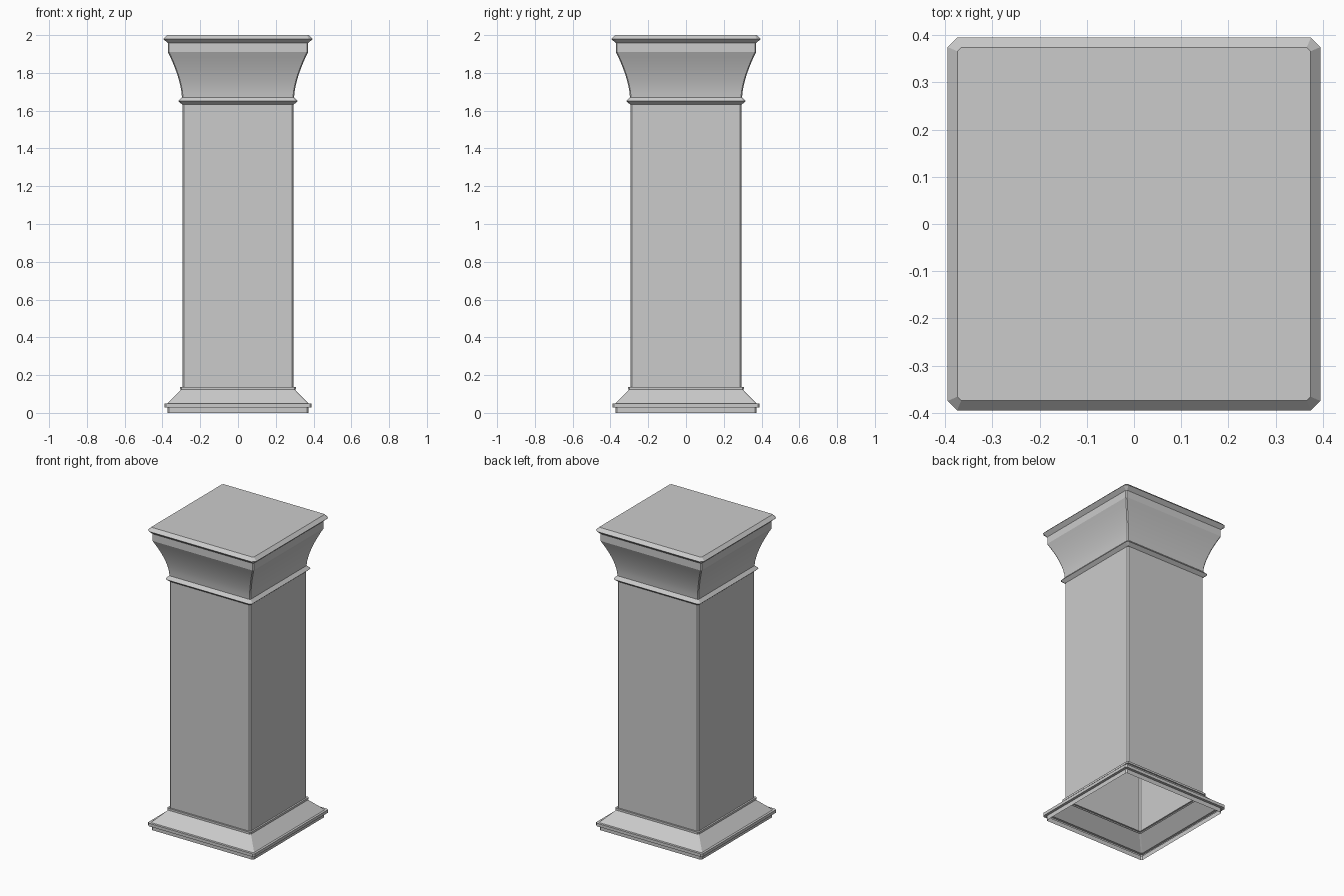
import bpy, bmesh, math

if "Cube" in bpy.data.objects:
    bpy.data.objects.remove(bpy.data.objects["Cube"])


def square_ring(bm, half, z, cut):
    """Square loop of vertices with cut corners."""
    a, b = half, half - cut
    pts = [(a, -b), (a, b), (b, a), (-b, a), (-a, b), (-a, -b), (-b, -a), (b, -a)]
    return [bm.verts.new((x, y, z)) for x, y in pts]


def sweep(name, profile, close_top=False):
    """Skin a (half width, height, corner cut) profile around a square."""
    bm = bmesh.new()
    rings = [square_ring(bm, *p) for p in profile]
    for low, high in zip(rings, rings[1:]):
        for i in range(8):
            j = (i + 1) % 8
            bm.faces.new((low[i], low[j], high[j], high[i]))
    if close_top:
        bm.faces.new(rings[-1])
    mesh = bpy.data.meshes.new(name)
    bm.to_mesh(mesh)
    bm.free()
    obj = bpy.data.objects.new(name, mesh)
    bpy.context.collection.objects.link(obj)
    bpy.ops.object.select_all(action='DESELECT')
    obj.select_set(True)
    bpy.context.view_layer.objects.active = obj
    bpy.ops.object.shade_smooth_by_angle(angle=math.radians(15))
    return obj


# Stepped plinth with sloped shoulder, open underneath
sweep("base", [
    (0.373, 0.0, 0.008), (0.373, 0.029, 0.008), (0.39, 0.029, 0.01),
    (0.39, 0.049, 0.01), (0.375, 0.049, 0.008), (0.299, 0.125, 0.006),
    (0.306, 0.125, 0.006), (0.306, 0.138, 0.006), (0.295, 0.138, 0.006)])

# Plain hollow shaft
sweep("shaft", [(0.295, 0.138, 0.008), (0.295, 1.632, 0.008)])

# Pointed band at the neck
sweep("neck_band", [(0.295, 1.632, 0.006), (0.316, 1.65, 0.012), (0.297, 1.671, 0.006)])

# Concave flare up to a flat fascia
flare = [(0.297 + 0.074 * (i / 8) ** 1.6, 1.671 + 0.239 * i / 8, 0.006) for i in range(9)]
sweep("capital_flare", flare + [(0.371, 1.957, 0.006)])

# Bevelled slab on top
sweep("top_slab", [(0.371, 1.957, 0.006), (0.395, 1.979, 0.02), (0.374, 2.0, 0.008)],
      close_top=True)
